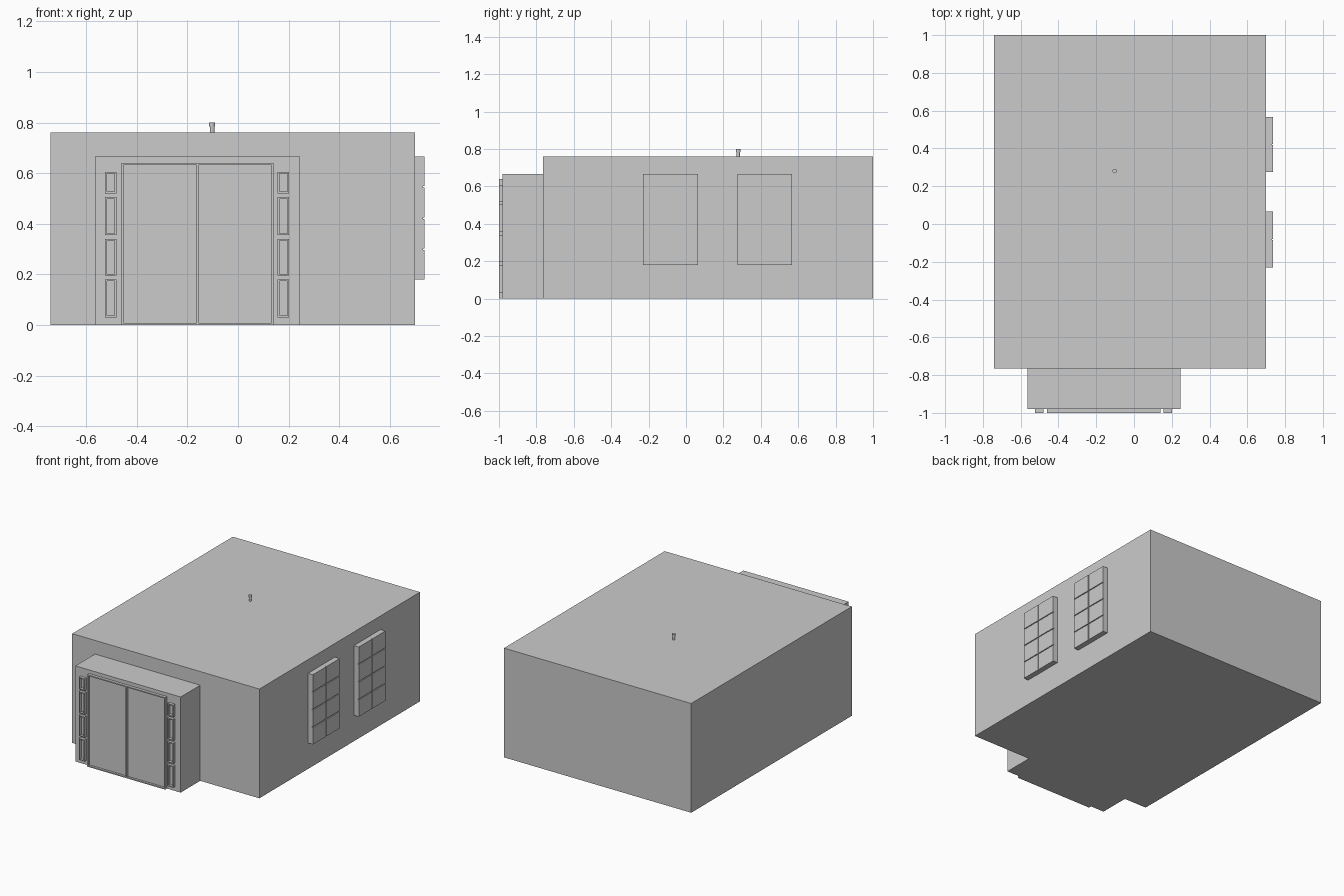
import bpy, bmesh
from mathutils import Matrix, Vector

if "Cube" in bpy.data.objects:
    bpy.data.objects.remove(bpy.data.objects["Cube"])


def boxes(name, bounds):
    """One object made of axis-aligned boxes (x0, x1, y0, y1, z0, z1)."""
    bm = bmesh.new()
    for x0, x1, y0, y1, z0, z1 in bounds:
        centre = Vector(((x0 + x1) / 2, (y0 + y1) / 2, (z0 + z1) / 2))
        size = Matrix.Diagonal((x1 - x0, y1 - y0, z1 - z0, 1))
        bmesh.ops.create_cube(bm, size=1, matrix=Matrix.Translation(centre) @ size)
    mesh = bpy.data.meshes.new(name)
    bm.to_mesh(mesh)
    bm.free()
    obj = bpy.data.objects.new(name, mesh)
    bpy.context.collection.objects.link(obj)
    return obj


def rim(x0, x1, y0, y1, z0, z1, w):
    """Four bars around a rectangle facing the front."""
    return [(x0, x0 + w, y0, y1, z0, z1), (x1 - w, x1, y0, y1, z0, z1),
            (x0 + w, x1 - w, y0, y1, z0, z0 + w), (x0 + w, x1 - w, y0, y1, z1 - w, z1)]


# Main building and entrance porch
boxes("building", [(-0.74, 0.70, -0.765, 1.0, 0, 0.76)])
boxes("porch", [(-0.565, 0.245, -0.98, -0.765, 0, 0.665)])

# Double door: thin raised frame, centre post and two leaves
FRONT, WALL = -1.0, -0.98
frame = rim(-0.46, 0.14, FRONT, WALL, 0, 0.64, 0.008)
frame.append((-0.164, -0.156, FRONT, WALL, 0.008, 0.632))
boxes("door_frame", frame)
boxes("door_leaves", [(-0.452, -0.164, -0.985, WALL, 0.008, 0.632),
                      (-0.156, 0.132, -0.985, WALL, 0.008, 0.632)])

# Four framed sidelights on each side of the door
for side, (x0, x1) in {"left": (-0.525, -0.48), "right": (0.157, 0.202)}.items():
    bars = []
    for z0, z1 in ((0.03, 0.18), (0.195, 0.34), (0.355, 0.505), (0.52, 0.605)):
        bars += rim(x0, x1, FRONT, WALL, z0, z1, 0.007)
    boxes("sidelight_" + side, bars)

# Side windows: backing slab with 2 x 4 panes divided by narrow grooves
Z0, Z1, GAP = 0.18, 0.665, 0.006
for name, y0, y1 in (("front", -0.23, 0.065), ("rear", 0.275, 0.567)):
    boxes("window_" + name, [(0.70, 0.731, y0, y1, Z0, Z1)])
    w = (y1 - y0 - GAP) / 2
    h = (Z1 - Z0 - 3 * GAP) / 4
    panes = []
    for i in range(2):
        for j in range(4):
            y, z = y0 + i * (w + GAP), Z0 + j * (h + GAP)
            panes.append((0.731, 0.737, y, y + w, z, z + h))
    boxes("window_panes_" + name, panes)

# Small roof vent pipe with a wider cap
for name, radius, z0, z1 in (("vent_pipe", 0.009, 0.76, 0.785),
                             ("vent_cap", 0.012, 0.785, 0.80)):
    bpy.ops.mesh.primitive_cylinder_add(vertices=12, radius=radius, depth=z1 - z0,
                                        location=(-0.102, 0.28, (z0 + z1) / 2))
    bpy.context.object.name = name
